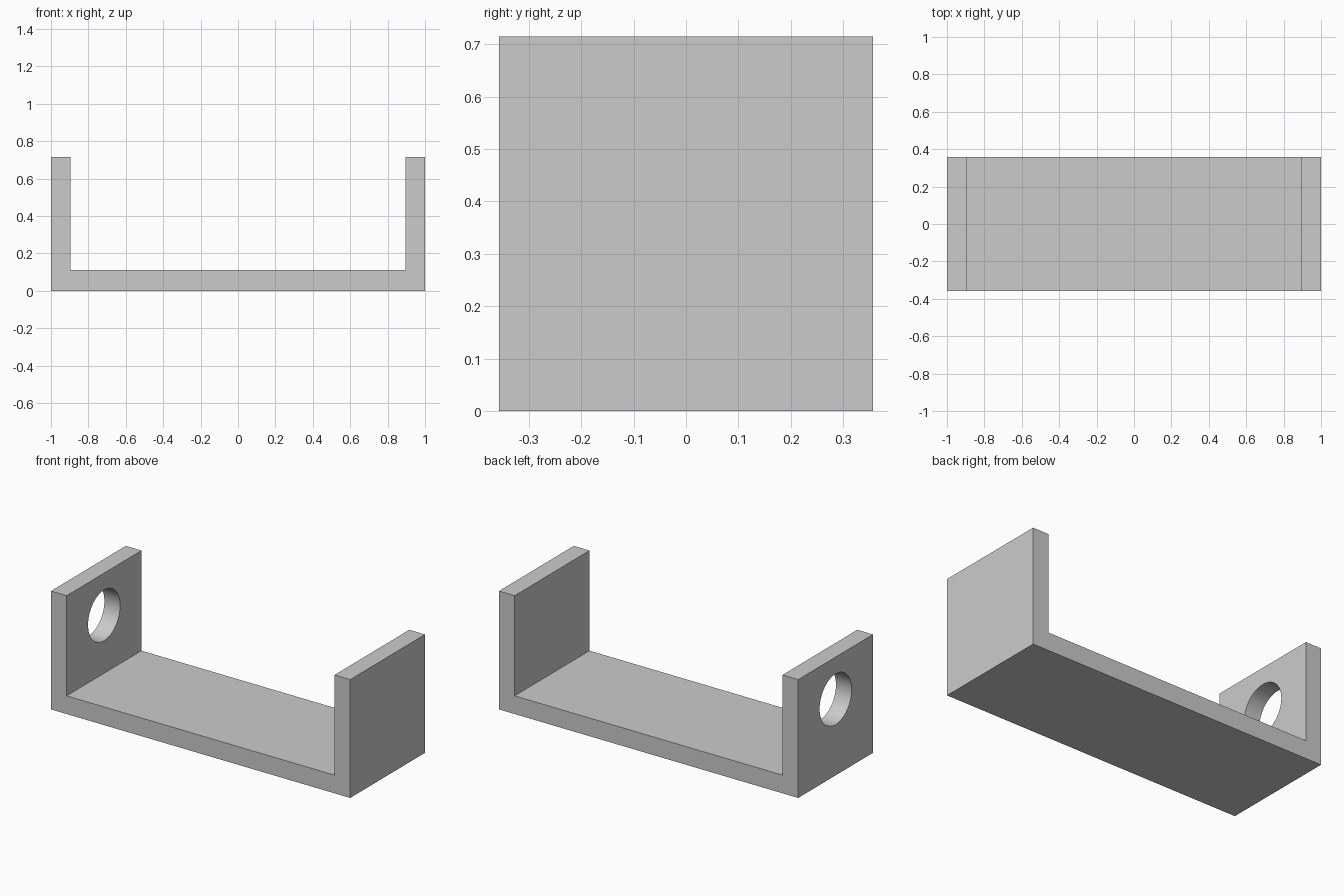
import bpy, math

if "Cube" in bpy.data.objects:
    bpy.data.objects.remove(bpy.data.objects["Cube"])

LENGTH, WIDTH, HEIGHT = 2.0, 0.714, 0.715
WALL, FLOOR = 0.105, 0.11
HOLE_R, HOLE_Z = 0.153, 0.46

# U-shaped profile in x-z, extruded along y
a, b = LENGTH / 2, LENGTH / 2 - WALL
profile = [(-a, 0), (a, 0), (a, HEIGHT), (b, HEIGHT),
           (b, FLOOR), (-b, FLOOR), (-b, HEIGHT), (-a, HEIGHT)]
n = len(profile)
verts = [(x, y, z) for y in (-WIDTH / 2, WIDTH / 2) for x, z in profile]
faces = [tuple(range(n)), tuple(reversed(range(n, 2 * n)))]
faces += [(i, i + n, (i + 1) % n + n, (i + 1) % n) for i in range(n)]
mesh = bpy.data.meshes.new("bracket")
mesh.from_pydata(verts, [], faces)
bracket = bpy.data.objects.new("bracket", mesh)
bpy.context.collection.objects.link(bracket)

# Round hole through the left wall only
bpy.ops.mesh.primitive_cylinder_add(vertices=64, radius=HOLE_R, depth=WALL * 3,
                                    location=(-a + WALL / 2, 0, HOLE_Z),
                                    rotation=(0, math.pi / 2, 0))
cutter = bpy.context.object
cutter.name = "hole_cutter"
cutter.hide_render = True
cutter.display_type = 'WIRE'

cut = bracket.modifiers.new("hole", 'BOOLEAN')
cut.operation = 'DIFFERENCE'
cut.solver = 'EXACT'
cut.object = cutter

# Smooth bore, sharp edges elsewhere
bpy.ops.object.select_all(action='DESELECT')
bracket.select_set(True)
bpy.context.view_layer.objects.active = bracket
bpy.ops.object.modifier_apply(modifier=cut.name)
bpy.data.objects.remove(cutter)
bpy.ops.object.shade_smooth_by_angle(angle=math.radians(30))
